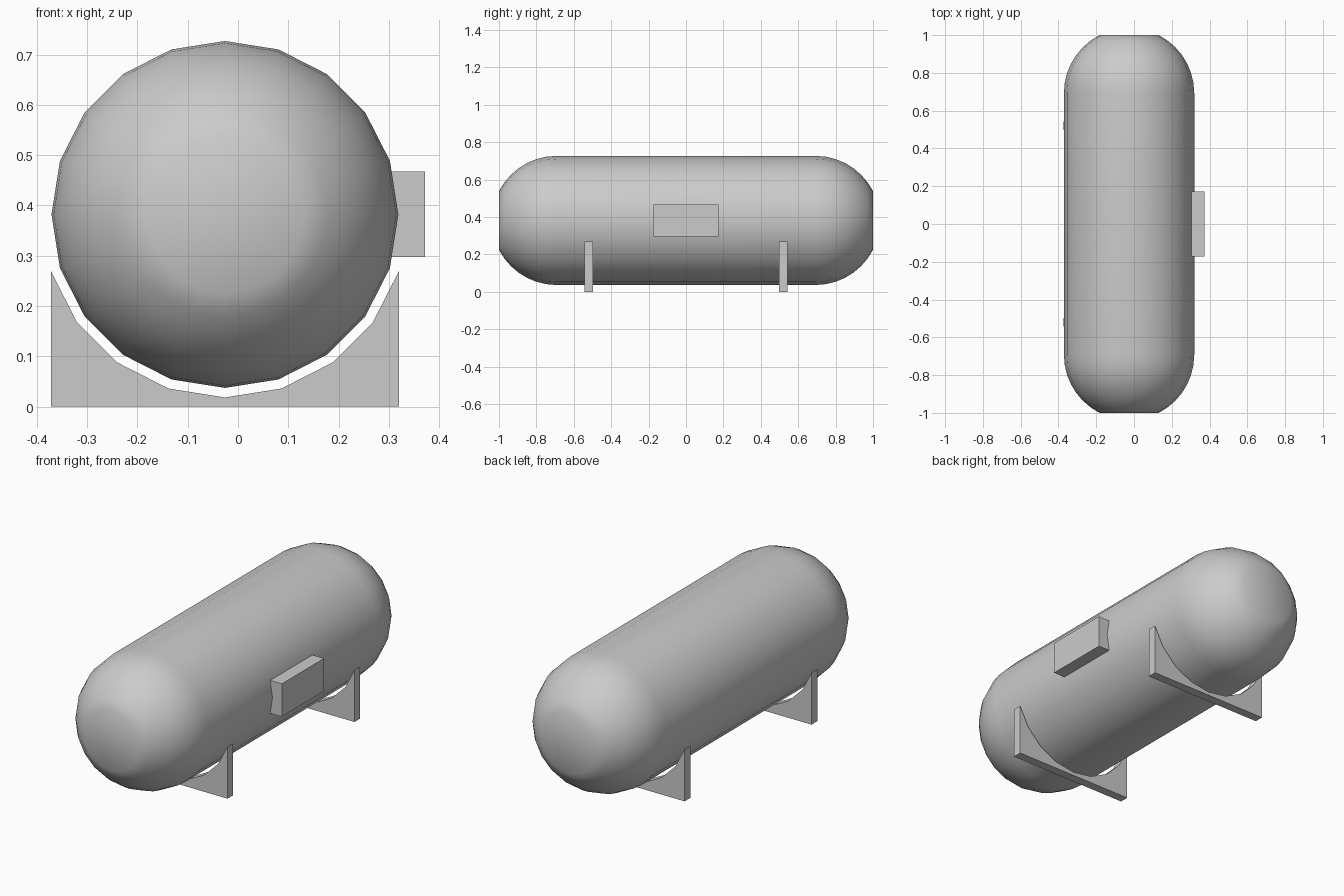
import bpy, bmesh
from math import sin, cos, radians, pi

if "Cube" in bpy.data.objects:
    bpy.data.objects.remove(bpy.data.objects["Cube"])

CX, CZ, R = -0.026, 0.382, 0.345   # tank axis and radius
SIDES = 20


def add_object(name, bm):
    bmesh.ops.recalc_face_normals(bm, faces=bm.faces)
    mesh = bpy.data.meshes.new(name)
    bm.to_mesh(mesh)
    bm.free()
    obj = bpy.data.objects.new(name, mesh)
    bpy.context.collection.objects.link(obj)
    return obj


def extrude_profile(name, points, y0, y1):
    """Extrude an (x, z) outline along y."""
    bm = bmesh.new()
    face = bm.faces.new([bm.verts.new((x, y0, z)) for x, z in points])
    out = bmesh.ops.extrude_face_region(bm, geom=[face])
    verts = [g for g in out["geom"] if isinstance(g, bmesh.types.BMVert)]
    bmesh.ops.translate(bm, verts=verts, vec=(0, y1 - y0, 0))
    return add_object(name, bm)


# Tank: cylinder with truncated spherical ends
half = 1 - R * sin(radians(63))
front = [(-half - R * sin(radians(a)), R * cos(radians(a))) for a in range(63, -1, -9)]
profile = front + [(-y, r) for y, r in reversed(front)]
bm = bmesh.new()
rings = []
for y, r in profile:
    rings.append([bm.verts.new((CX + r * cos(2 * pi * i / SIDES), y,
                                CZ + r * sin(2 * pi * i / SIDES))) for i in range(SIDES)])
for a, b in zip(rings, rings[1:]):
    for i in range(SIDES):
        j = (i + 1) % SIDES
        bm.faces.new((a[i], a[j], b[j], b[i]))
bm.faces.new(rings[0])
bm.faces.new(rings[-1])
tank = add_object("tank", bm)
bpy.context.view_layer.objects.active = tank
tank.select_set(True)
bpy.ops.object.shade_smooth_by_angle(angle=radians(40))

# Saddle supports: blocks with a cradle slightly larger than the tank
arc = [(CX + 0.364 * cos(radians(a)), CZ - 0.364 * sin(radians(a))) for a in range(18, 163, 18)]
saddle = [(arc[-1][0], 0), (arc[0][0], 0)] + arc
for name, y in (("front_saddle", -0.52), ("back_saddle", 0.52)):
    extrude_profile(name, saddle, y - 0.0235, y + 0.0235)

# Control box fitted against the tank side
box = [(0.305, 0.297), (0.372, 0.297), (0.372, 0.467), (0.305, 0.467), (0.319, 0.382)]
extrude_profile("control_box", box, -0.173, 0.173)
